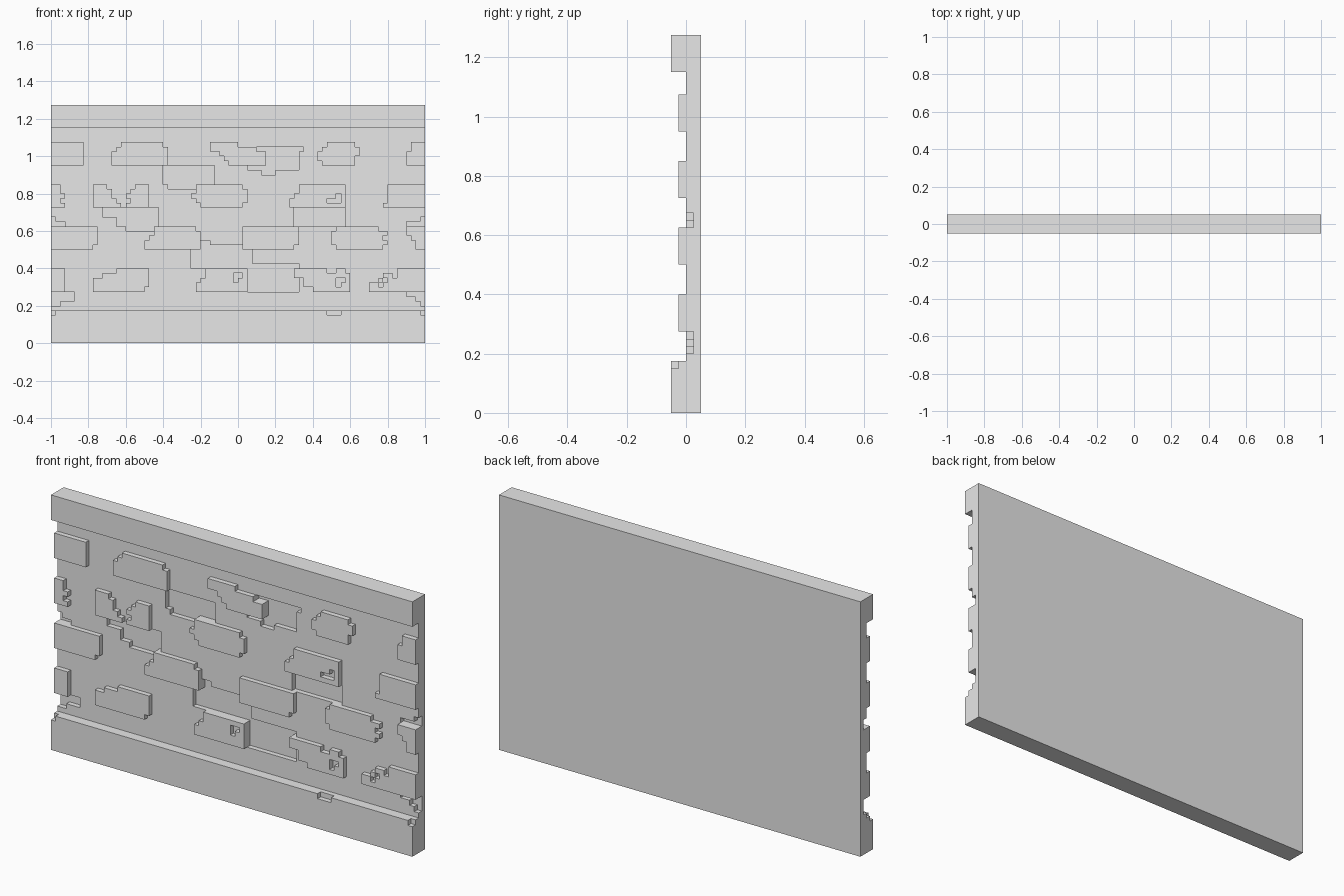
import bpy
import bmesh

default_cube = bpy.data.objects.get("Cube")
if default_cube:
    bpy.data.objects.remove(default_cube, do_unlink=True)

CELL = 0.025                    # everything snaps to this square grid
WIDE, HIGH = 80, 51             # wall size in cells
BACK, FACE = 0.05, 0.0          # depths along y
BRICK, TRIM, RECESS = -CELL, -2 * CELL, CELL
COURSE = 5                      # brick height in cells

stone = bpy.data.materials.new("grey_stone")
stone.use_nodes = True
stone.diffuse_color = (0.8, 0.8, 0.8, 1)
stone.node_tree.nodes["Principled BSDF"].inputs["Base Color"].default_value = (0.8, 0.8, 0.8, 1)


def prism(name, outline, front, back):
    """Extrude an outline given in grid cells along y."""
    bm = bmesh.new()
    points = [bm.verts.new((x * CELL - 1, front, z * CELL)) for x, z in outline]
    face = bm.faces.new(points)
    grown = bmesh.ops.extrude_face_region(bm, geom=[face])["geom"]
    moved = [item for item in grown if isinstance(item, bmesh.types.BMVert)]
    bmesh.ops.translate(bm, verts=moved, vec=(0, back - front, 0))
    bmesh.ops.recalc_face_normals(bm, faces=bm.faces)
    mesh = bpy.data.meshes.new(name)
    bm.to_mesh(mesh)
    bm.free()
    mesh.materials.append(stone)
    obj = bpy.data.objects.new(name, mesh)
    bpy.context.collection.objects.link(obj)
    return obj


def block(name, left, right, low, high, front, back):
    outline = [(left, low), (right, low), (right, high), (left, high)]
    return prism(name, outline, front, back)


def carve(target, left, right, low, high, depth):
    """Cut a box from the front of the target down to a depth."""
    # run past the wall ends so that edge cuts stay open
    left = left - 1 if left == 0 else left
    right = right + 1 if right == WIDE else right
    cutter = block("cutter", left, right, low, high, -4 * CELL, depth)
    cutter.hide_render = True
    cut = target.modifiers.new("carve", "BOOLEAN")
    cut.operation = "DIFFERENCE"
    cut.solver = "EXACT"
    cut.object = cutter
    bpy.context.view_layer.objects.active = target
    bpy.ops.object.modifier_apply(modifier=cut.name)
    bpy.data.objects.remove(cutter, do_unlink=True)


# Chipped edge profiles: inset of each row, top to bottom
flat = (0, 0, 0, 0, 0)
nick_top = (1, 0, 0, 0, 0)
nick_low = (0, 0, 0, 0, 1)
nick_both = (1, 0, 0, 0, 1)
deep_top = (1, 1, 0, 0, 0)
stair = (2, 1, 0, 0, 0)
rounded = (2, 1, 0, 0, 1)
belly = (1, 0, 0, 1, 1)
ragged = (1, 1, 0, 1, 0)
foot = (1, 1, 1, 1, 0)
slope = (2, 2, 1, 0, 0)
long_stair = (5, 2, 0, 0, 0)
hook = (0, 0, 2, 3, 4)
beak = (6, 2, 0, 0, 0)
bulge = (1, 1, 0, 1, 2)
overhang = (0, 0, 2, 2, 4)
taper = (0, 0, 1, 2, 2)
fall = (3, 2, 2, 1, 0)
rise = (2, 1, 0, 0, 0)
tooth = (2, 0, 1, 0, 1)


def brick(name, low, left, right, left_edge=flat, right_edge=flat):
    """Raised brick whose two ends follow chipped profiles."""
    rows = range(COURSE)
    right_side, left_side = [], []
    for row in rows:
        top = low + COURSE - row
        for z in (top, top - 1):
            right_side.append((right - right_edge[row], z))
            left_side.append((left + left_edge[row], z))
    outline = list(dict.fromkeys(right_side + left_side[::-1]))
    return prism(name, outline, BRICK, RECESS + CELL / 4)


# Wall slab with sunken patches
wall = block("wall_slab", 0, WIDE, 0, HIGH, FACE, BACK)
patches = {
    "upper middle": [(42, 53, 37, 42), (52, 54, 41, 42), (45, 48, 36, 38)],
    "upper left": [(24, 35, 34, 38), (25, 31, 33, 35)],
    "mid left": [(11, 23, 27, 29), (14, 23, 25, 28), (16, 23, 24, 26)],
    "mid right": [(52, 63, 25, 29)],
    "centre": [(30, 43, 16, 21), (32, 34, 20, 22)],
    "lower middle": [(41, 53, 11, 17)],
    "left end": [(0, 1, 25, 27), (0, 3, 25, 26), (0, 5, 9, 11), (0, 2, 8, 10)],
    "right end": [(79, WIDE, 25, 27), (76, WIDE, 25, 26), (76, WIDE, 10, 11),
                  (78, WIDE, 9, 11), (79, WIDE, 8, 10)],
}
for boxes in patches.values():
    for box in boxes:
        carve(wall, *box, RECESS)

# Plain bands at the bottom and top
base_band = block("base_band", 0, WIDE, 0, 7, TRIM, FACE)
top_band = block("top_band", 0, WIDE, 46, HIGH, TRIM, FACE)
for left, right in ((0, 1), (59, 62), (79, WIDE)):
    carve(base_band, left, right, 6, 8, BRICK)

# Top course
low = 38
brick("top_brick_left_end", low, 0, 7)
brick("top_brick_left", low, 13, 25, stair, nick_top)
brick("top_brick_middle", low, 34, 46, hook, beak)
brick("top_brick_right", low, 57, 66, rounded, belly)
brick("top_brick_right_end", low, 76, WIDE, deep_top)

# Upper course
low = 29
brick("upper_brick_left_end", low, 0, 3, flat, ragged)
brick("upper_brick_left_half", low, 9, 15, flat, fall)
split_brick = brick("upper_brick_right_half", low, 16, 21, rise)
carve(split_brick, 16, 17, 30, 31, BACK)
brick("upper_brick_middle", low, 30, 42, bulge, nick_both)
pitted_brick = brick("upper_brick_right", low, 51, 63, slope)
for hole in ((61, 62, 31, 32), (59, 62, 30, 31)):
    carve(pitted_brick, *hole, BACK)
brick("upper_brick_right_end", low, 71, WIDE, foot)

# Middle course
low = 20
brick("middle_brick_left_end", low, 0, 10, flat, nick_low)
brick("middle_brick_left", low, 20, 32, slope, nick_top)
brick("middle_brick_centre", low, 41, 53, flat, nick_low)
brick("middle_brick_right", low, 60, 72, nick_both, tooth)
brick("middle_brick_right_end", low, 76, WIDE, taper)

# Lower course
low = 11
brick("lower_brick_left_end", low, 0, 3)
brick("lower_brick_left", low, 9, 21, long_stair, nick_low)
worn_brick = brick("lower_brick_middle", low, 31, 42, slope)
for hole in ((39, 41, 14, 15), (39, 40, 13, 14)):
    carve(worn_brick, *hole, BACK)
chipped_brick = brick("lower_brick_right", low, 52, 64, overhang, nick_top)
for hole in ((59, 61, 15, 17), (61, 62, 12, 14), (62, 63, 13, 14)):
    carve(chipped_brick, *hole, BACK)
cracked_brick = brick("lower_brick_right_end", low, 68, WIDE, (6, 3, 2, 0, 0))
for hole in ((73, 74, 14, 15), (71, 72, 13, 14), (70, 71, 12, 13)):
    carve(cracked_brick, *hole, BACK)
